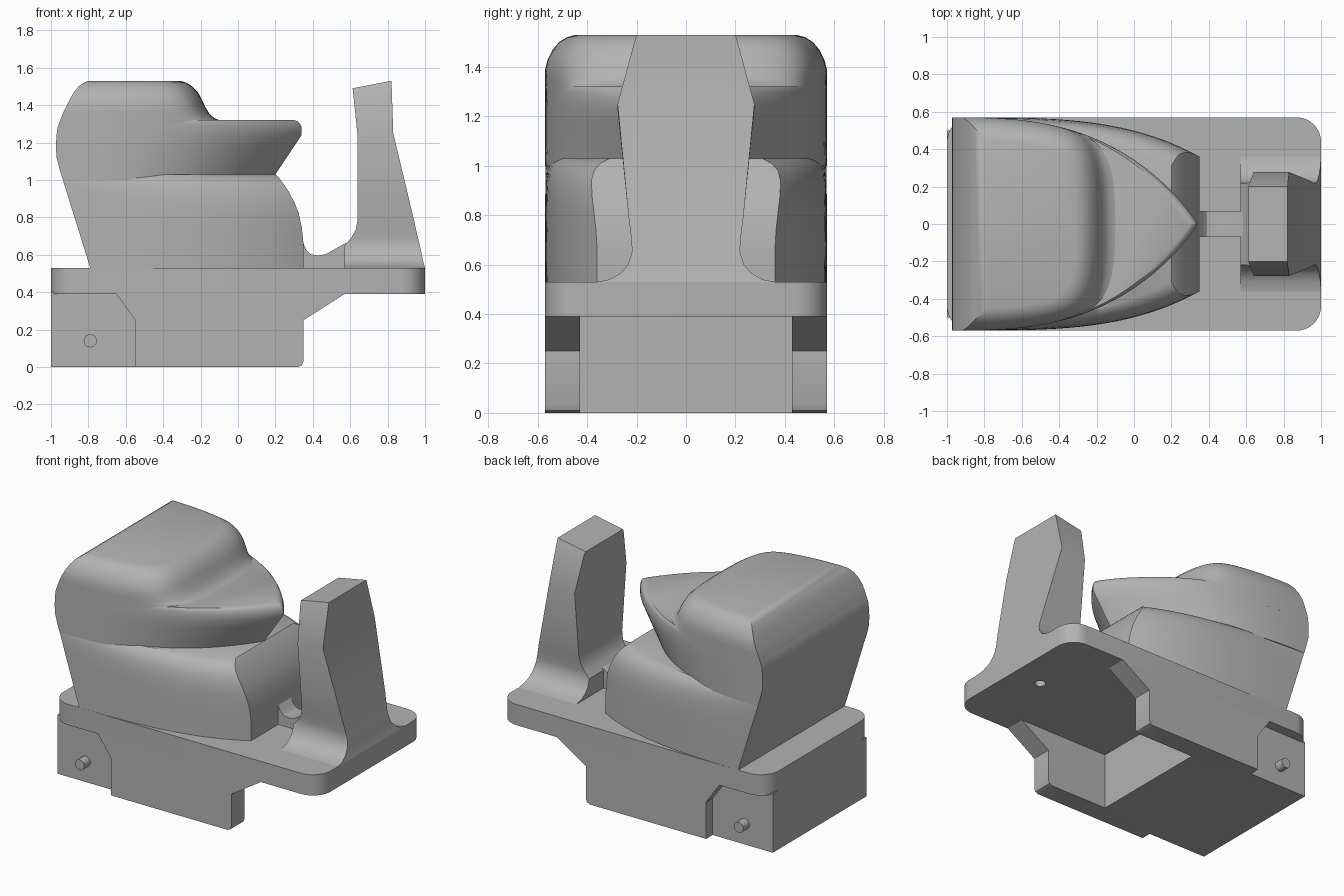
import bpy, bmesh, math

cube = bpy.data.objects.get("Cube")
if cube:
    bpy.data.objects.remove(cube, do_unlink=True)

grey = bpy.data.materials.new("matte_grey")
grey.use_nodes = True
colour = (0.45, 0.45, 0.45, 1)
grey.diffuse_color = colour
grey.node_tree.nodes["Principled BSDF"].inputs["Base Color"].default_value = colour


def loft(name, rings, bevel=0):
    """Skin a stack of equal-length closed rings and cap both ends."""
    bm = bmesh.new()
    rows = [[bm.verts.new(p) for p in ring] for ring in rings]
    for a, b in zip(rows, rows[1:]):
        for i in range(len(a)):
            j = (i + 1) % len(a)
            bm.faces.new((a[i], a[j], b[j], b[i]))
    bm.faces.new(rows[0][::-1])
    bm.faces.new(rows[-1])
    bmesh.ops.remove_doubles(bm, verts=bm.verts, dist=0.0005)
    bmesh.ops.recalc_face_normals(bm, faces=bm.faces)
    mesh = bpy.data.meshes.new(name)
    bm.to_mesh(mesh)
    bm.free()
    mesh.materials.append(grey)
    ob = bpy.data.objects.new(name, mesh)
    bpy.context.collection.objects.link(ob)
    bpy.ops.object.select_all(action='DESELECT')
    ob.select_set(True)
    bpy.context.view_layer.objects.active = ob
    if bevel:
        mod = ob.modifiers.new("soft_edges", 'BEVEL')
        mod.width, mod.segments = bevel, 3
        bpy.ops.object.modifier_apply(modifier=mod.name)
    bpy.ops.object.shade_smooth_by_angle(angle=math.radians(32))
    return ob


def extrude(name, profile, y0, y1):
    return loft(name, [[(x, y, z) for x, z in profile] for y in (y0, y1)])


def circle(cx, cz, r, n=20):
    return [(cx + r * math.cos(k * math.tau / n), cz + r * math.sin(k * math.tau / n))
            for k in range(n)]


def lookup(points, z):
    """Piecewise linear value at height z."""
    for (z0, v0), (z1, v1) in zip(points, points[1:]):
        if z <= z1:
            return v0 + (v1 - v0) * max(0, z - z0) / (z1 - z0)
    return points[-1][1]


# Base plate with rounded corners and a blind hole underneath
outline = []
radius = 0.13
for k, (sx, sy) in enumerate([(1, 1), (-1, 1), (-1, -1), (1, -1)]):
    for i in range(9):
        a = (k + i / 8) * math.pi / 2
        outline.append((sx * (1 - radius) + radius * math.cos(a),
                        sy * (0.57 - radius) + radius * math.sin(a)))
plate = loft("base_plate", [[(x, y, z) for x, y in outline] for z in (0.39, 0.53)])
cutter = loft("hole_cutter", [[(x, y, z) for x, y in circle(0.78, 0, 0.035)] for z in (0.3, 0.46)])
cut = plate.modifiers.new("hole", 'BOOLEAN')
cut.operation, cut.object = 'DIFFERENCE', cutter
bpy.context.view_layer.objects.active = plate
bpy.ops.object.modifier_apply(modifier=cut.name)
bpy.data.objects.remove(cutter, do_unlink=True)

# Core block under the plate, side walls with brackets, and pins
extrude("core_block", [(-1, 0), (-0.12, 0), (-0.12, 0.4), (-1, 0.4)], -0.5, 0.5)
wall = [(-0.55, 0), (0.32, 0), (0.341, 0.009), (0.35, 0.03), (0.35, 0.25),
        (0.57, 0.39), (-0.65, 0.39), (-0.55, 0.25)]
for side, s in (("left", 1), ("right", -1)):
    label = "back" if s > 0 else "front"
    extrude(label + "_side_wall", wall, s * 0.43, s * 0.57)
    extrude(label + "_pin", circle(-0.79, 0.14, 0.035), s * 0.45, s * 0.565)

# Body: horizontal rings between a leaning back and a curved nose
BACK = [(0.53, -0.79), (1.06, -0.955), (1.12, -0.97), (1.2, -0.975), (1.28, -0.965),
        (1.36, -0.935), (1.44, -0.895), (1.49, -0.865), (1.515, -0.835), (1.53, -0.8)]


def body_ring(z, nose, width, n=36):
    back = lookup(BACK, z)
    xs = [back + (nose - back) * math.sin(i / n * math.pi / 2) for i in range(n + 1)]
    half = [(x, max(0, width(x))) for x in xs]
    return [(x, -y, z) for x, y in half] + [(x, y, z) for x, y in reversed(half)]


def span(x, nose):
    return min(1, max(0, (x + 0.97) / (nose + 0.97)))


def bullet(x, nose):
    return 0.57 * (1 - span(x, nose) ** 2.8) ** 0.9


def lower_width(inset):
    return lambda x: 0.57 - 0.21 * span(x, 0.35) ** 3.5 - inset * span(x, 0.35)


lower = [(0.53, 0.35, 0), (0.66, 0.35, 0), (0.74, 0.342, 0), (0.82, 0.325, 0),
         (0.88, 0.302, 0.005), (0.94, 0.27, 0.02), (0.98, 0.243, 0.045),
         (1.01, 0.22, 0.085), (1.03, 0.2, 0.14)]
loft("lower_body", [body_ring(z, nose, lower_width(inset)) for z, nose, inset in lower])

upper = [(1.0, 0.18), (1.06, 0.22), (1.12, 0.26), (1.18, 0.3), (1.24, 0.34),
         (1.28, 0.34), (1.3, 0.332), (1.313, 0.32), (1.32, 0.3)]
loft("upper_body", [body_ring(z, nose, lambda x, n=nose: bullet(x, n)) for z, nose in upper])


def cap_width(nose, inset):
    return lambda x: (bullet(x, 0.34) - inset) * (1 - span(x, nose) ** 16) ** 0.35 \
        if x < nose - 0.0001 else 0


cap = [(1.24, -0.1, 0), (1.32, -0.1, 0), (1.33, -0.125, 0), (1.35, -0.15, 0),
       (1.39, -0.175, 0), (1.43, -0.193, 0.01), (1.47, -0.215, 0.03),
       (1.5, -0.245, 0.055), (1.52, -0.275, 0.085), (1.53, -0.31, 0.12)]
loft("top_cap", [body_ring(z, nose, cap_width(nose, inset)) for z, nose, inset in cap])

# Neck rib joining body and post
rib = [(0.3, 0.53), (0.3, 0.7), (0.35, 0.66), (0.365, 0.625), (0.39, 0.602), (0.43, 0.595),
       (0.47, 0.603), (0.57, 0.66), (0.6, 0.67), (0.6, 0.53)]
extrude("neck_rib", rib, -0.07, 0.07)

# Upright post: inner x, inner z, outer x, outer z, half width
post = [(0.57, 0.53, 1.0, 0.53, 0.36), (0.57, 0.54, 0.997, 0.54, 0.31),
        (0.57, 0.565, 0.99, 0.565, 0.265), (0.57, 0.6, 0.983, 0.6, 0.235),
        (0.57, 0.65, 0.972, 0.65, 0.219), (0.605, 0.69, 0.962, 0.69, 0.22),
        (0.63, 0.735, 0.952, 0.735, 0.225), (0.64, 0.79, 0.94, 0.79, 0.232),
        (0.64, 1.23, 0.83, 1.25, 0.277), (0.615, 1.47, 0.822, 1.49, 0.212),
        (0.612, 1.49, 0.82, 1.53, 0.2)]
loft("upright_post", [[(x0, -w, z0), (x1, -w, z1), (x1, w, z1), (x0, w, z0)]
                      for x0, z0, x1, z1, w in post])
